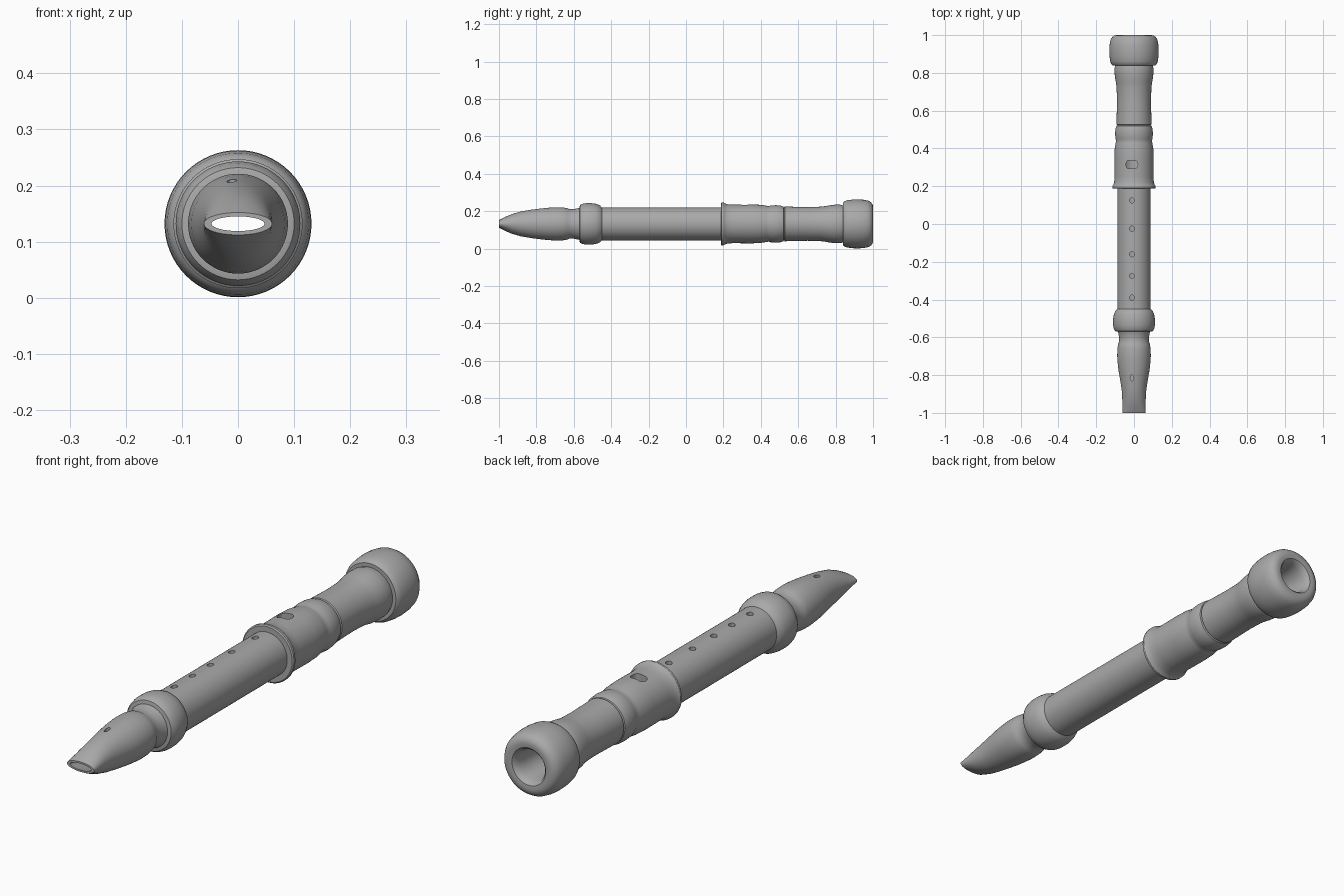
import bpy
import bmesh
import math

AXIS_HEIGHT = 0.132
SIDES = 64

if "Cube" in bpy.data.objects:
    bpy.data.objects.remove(bpy.data.objects["Cube"], do_unlink=True)

grey = bpy.data.materials.new("plain grey")
grey.use_nodes = True
colour = (0.4, 0.4, 0.4, 1)
grey.diffuse_color = colour
for node in grey.node_tree.nodes:
    if node.type == "BSDF_PRINCIPLED":
        node.inputs["Base Color"].default_value = colour


def add_object(name, bm):
    bmesh.ops.recalc_face_normals(bm, faces=bm.faces)
    mesh = bpy.data.meshes.new(name)
    bm.to_mesh(mesh)
    bm.free()
    mesh.materials.append(grey)
    obj = bpy.data.objects.new(name, mesh)
    bpy.context.collection.objects.link(obj)
    return obj


def activate(obj):
    bpy.ops.object.select_all(action="DESELECT")
    obj.select_set(True)
    bpy.context.view_layer.objects.active = obj


def tube(name, outer, inner):
    """Closed wall along y; each section is (y, radius) or (y, half width, half height)."""
    bm = bmesh.new()
    rings = []
    for section in outer + inner[::-1]:
        y, width, height = section[0], section[1], section[-1]
        ring = []
        for i in range(SIDES):
            angle = math.tau * i / SIDES
            x, z = width * math.cos(angle), height * math.sin(angle)
            ring.append(bm.verts.new((x, y, AXIS_HEIGHT + z)))
        rings.append(ring)
    for a, b in zip(rings, rings[1:] + rings[:1]):
        for i in range(SIDES):
            j = (i + 1) % SIDES
            bm.faces.new((a[i], a[j], b[j], b[i]))
    return add_object(name, bm)


def cut_hole(obj, y, half_width, half_length, stretch=0):
    """Cut a round or stadium-shaped finger hole from the top into the bore."""
    bm = bmesh.new()
    bmesh.ops.create_cone(bm, cap_ends=True, segments=24, radius1=1, radius2=1, depth=0.2)
    for v in bm.verts:
        side = math.copysign(stretch, v.co.x)
        v.co.x = v.co.x * half_width + side - 0.011
        v.co.y = v.co.y * half_length + y
        v.co.z += AXIS_HEIGHT + 0.1
    cutter = add_object("hole_cutter", bm)
    cutter.hide_render = True
    cut = obj.modifiers.new("hole", "BOOLEAN")
    cut.operation = "DIFFERENCE"
    cut.solver = "EXACT"
    cut.object = cutter
    activate(obj)
    bpy.ops.object.modifier_apply(modifier=cut.name)
    bpy.data.objects.remove(cutter, do_unlink=True)


def bore(start, end, radius=0.058):
    return [(start, radius), (end, radius)]


# Flattened beak with a slit, growing into the round head
mouthpiece = tube(
    "mouthpiece",
    [(-1, 0.061, 0.02), (-0.97, 0.061, 0.036), (-0.93, 0.062, 0.053),
     (-0.88, 0.065, 0.067), (-0.82, 0.074, 0.077), (-0.77, 0.083, 0.083),
     (-0.74, 0.086), (-0.7, 0.089), (-0.66, 0.088), (-0.635, 0.084), (-0.625, 0.079),
     (-0.6, 0.079), (-0.575, 0.084), (-0.56, 0.09)],
    [(-1, 0.047, 0.013), (-0.93, 0.047, 0.03), (-0.82, 0.05, 0.048), (-0.74, 0.058),
     (-0.56, 0.058)])
cut_hole(mouthpiece, -0.815, 0.009, 0.016)

# Rounded ring between head and body
collar = tube(
    "collar",
    [(-0.57, 0.088), (-0.567, 0.1), (-0.555, 0.107), (-0.535, 0.111), (-0.505, 0.111),
     (-0.48, 0.107), (-0.46, 0.099), (-0.45, 0.088)],
    bore(-0.57, -0.45))

# Straight body with a row of finger holes
body = tube("body", [(-0.455, 0.088), (0.2, 0.088)], bore(-0.455, 0.2))
for hole_y in (-0.39, -0.275, -0.16, -0.025, 0.125):
    cut_hole(body, hole_y, 0.012, 0.014)

# Flanged sleeve with the wide hole and a stepped rear edge
sleeve = tube(
    "sleeve",
    [(0.187, 0.088), (0.187, 0.11), (0.191, 0.115), (0.2, 0.115), (0.207, 0.11),
     (0.222, 0.105), (0.25, 0.103), (0.35, 0.104), (0.4, 0.102), (0.43, 0.097),
     (0.442, 0.095), (0.452, 0.098), (0.48, 0.1), (0.505, 0.098), (0.52, 0.093),
     (0.524, 0.086)],
    bore(0.187, 0.524))
cut_hole(sleeve, 0.315, 0.015, 0.022, stretch=0.016)

# Foot joint swelling towards the bell
foot = tube(
    "foot_joint",
    [(0.522, 0.086), (0.528, 0.093), (0.56, 0.092), (0.65, 0.09), (0.72, 0.092),
     (0.75, 0.096), (0.77, 0.1), (0.8, 0.103), (0.825, 0.103), (0.845, 0.098)],
    bore(0.522, 0.845))

# Bulbous bell with an open end
bell = tube(
    "bell",
    [(0.84, 0.095), (0.84, 0.114), (0.845, 0.12), (0.86, 0.126), (0.89, 0.13),
     (0.92, 0.131), (0.95, 0.129), (0.975, 0.124), (0.99, 0.115), (0.998, 0.103),
     (1, 0.09)],
    [(0.84, 0.058), (0.94, 0.058), (0.97, 0.062), (0.99, 0.067), (0.998, 0.075)])

for part in (mouthpiece, collar, body, sleeve, foot, bell):
    activate(part)
    bpy.ops.object.shade_smooth_by_angle(angle=math.radians(35))
